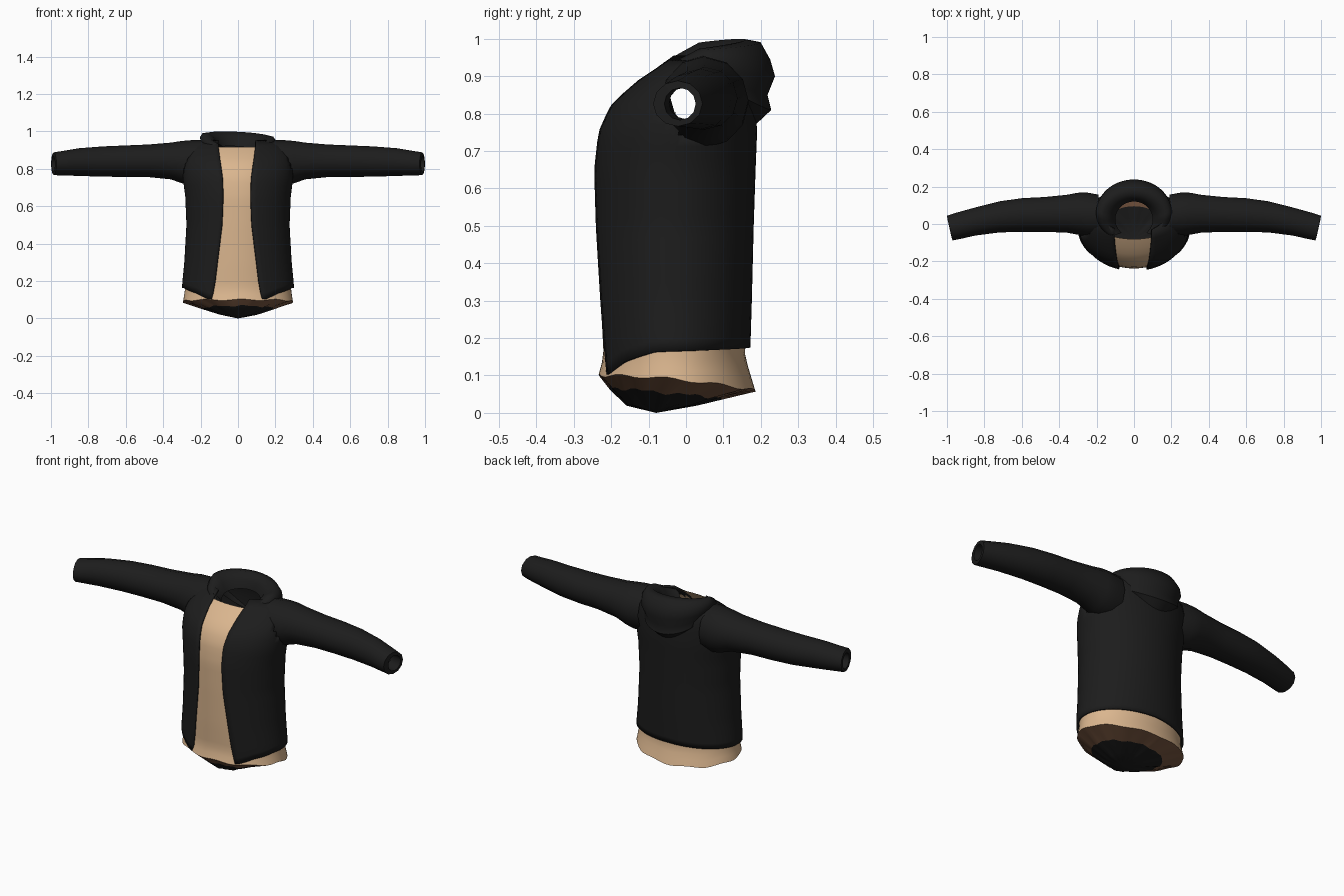
import bpy, bmesh
from math import sin, cos, pi, asin
from mathutils import Vector

cube = bpy.data.objects.get("Cube")
if cube:
    bpy.data.objects.remove(cube, do_unlink=True)


def material(name, rgb):
    m = bpy.data.materials.new(name)
    m.use_nodes = True
    m.diffuse_color = (*rgb, 1)
    bsdf = m.node_tree.nodes["Principled BSDF"]
    bsdf.inputs["Base Color"].default_value = (*rgb, 1)
    bsdf.inputs["Roughness"].default_value = 0.9
    return m


BLACK = material("black cloth", (0.012, 0.012, 0.012))
TAN = material("tan cloth", (0.71, 0.47, 0.275))
BROWN = material("brown lining", (0.2, 0.1, 0.055))


def lerp(a, b, f):
    return a + (b - a) * f


def sample(table, key):
    """Interpolate the rows of a table whose first column is the key."""
    key = min(max(key, table[0][0]), table[-1][0])
    for lo, hi in zip(table, table[1:]):
        if key <= hi[0]:
            f = (key - lo[0]) / (hi[0] - lo[0])
            return [lerp(a, b, f) for a, b in zip(lo[1:], hi[1:])]


def oval(half_width, front, back, t, z):
    """Point on a horizontal oval; t = 0 faces the front."""
    return Vector((half_width * sin(t),
                   (front + back) / 2 - (back - front) / 2 * cos(t), z))


def loft(name, rows, mats, closed=True, keep=None, thick=0, mirror=False, paint=None):
    """Skin a list of point rows into a smooth cloth surface."""
    bm = bmesh.new()
    grid = [[bm.verts.new(p) for p in row] for row in rows]
    n = len(rows[0])
    for r, (low, high) in enumerate(zip(grid, grid[1:])):
        for c in range(n if closed else n - 1):
            d = (c + 1) % n
            quad = [low[c], low[d], high[d], high[c]]
            centre = sum((v.co for v in quad), Vector()) / 4
            if keep is None or keep(centre):
                face = bm.faces.new(quad)
                face.material_index = paint(r) if paint else 0
    bmesh.ops.remove_doubles(bm, verts=bm.verts, dist=0.0002)
    bmesh.ops.delete(bm, geom=[v for v in bm.verts if not v.link_faces], context="VERTS")
    mesh = bpy.data.meshes.new(name)
    bm.to_mesh(mesh)
    bm.free()
    obj = bpy.data.objects.new(name, mesh)
    bpy.context.collection.objects.link(obj)
    for m in mats:
        mesh.materials.append(m)
    if mirror:
        obj.modifiers.new("mirror", "MIRROR")
    if thick:
        solid = obj.modifiers.new("thickness", "SOLIDIFY")
        solid.thickness = thick
        solid.offset = -1
    bpy.ops.object.select_all(action="DESELECT")
    obj.select_set(True)
    bpy.context.view_layer.objects.active = obj
    bpy.ops.object.shade_smooth_by_angle(angle=pi / 3)
    return obj


# Torso outline: height, half width, front y, back y
TORSO = [(.05, .285, -.232, .172), (.17, .3, -.235, .172), (.3, .287, -.242, .176),
         (.5, .276, -.249, .181), (.65, .282, -.252, .186), (.75, .295, -.241, .19),
         (.82, .295, -.211, .187), (.88, .28, -.15, .18), (.93, .24, -.077, .165),
         (.955, .17, -.05, .15)]
# Jacket opening: height, half width of the gap
LAPEL = [(.1, .135), (.2, .117), (.3, .105), (.5, .08), (.65, .074),
         (.75, .077), (.85, .09), (.93, .1)]
# Jacket hem height by angle from the front
HEM = [(0, .095), (.45, .1), (.8, .135), (1.3, .163), (pi, .175)]


def not_armhole(p):
    return not (abs(p.x) > .2 and (p.y - .03) ** 2 + (p.z - .835) ** 2 < .0075)


# Jacket body, open down the front
COLS, ROWS, TOP = 56, 26, .955
rows = []
for r in range(ROWS + 1):
    row = []
    for c in range(COLS + 1):
        side = c / COLS * 2 - 1
        turn = pi + side * (pi - .4)
        hem = sample(HEM, pi - abs(turn - pi))[0]
        z = lerp(hem, TOP, r / ROWS)
        a, front, back = sample(TORSO, z)
        gap = asin((sample(LAPEL, z)[0] + .006 * side) / a)
        row.append(oval(a, front, back, pi + side * (pi - gap), z))
    rows.append(row)
loft("jacket_body", rows, [BLACK], closed=False, keep=not_armhole, thick=.01)


# Shirt: front panel plus a band showing under the jacket hem
def shirt_hem(t):
    w = (1 - cos(t)) / 2
    return .1 - .04 * w ** 2 + .004 * sin(9 * t + 1)


def shirt_point(t, z):
    a, front, back = sample(TORSO, z)
    inset = .014 - max(0, .15 - z) * .3
    return oval(a - inset, front + inset, back - inset, t, z)


angles = [2 * pi * c / COLS for c in range(COLS)]
rows = [[shirt_point(t, lerp(shirt_hem(t), .918, r / ROWS)) for t in angles]
        for r in range(ROWS + 1)]
loft("shirt", rows, [TAN],
     keep=lambda p: p.z < .3 or (p.y < -.03 and abs(p.x) < .17))

# Crumpled underside: half width, front y, back y, front z, back z
UNDER = [(0, -.08, -.08, 0, 0), (.1, -.16, .03, .022, .022), (.19, -.205, .095, .068, .04)]
rows = []
for i, (a, front, back, zf, zb) in enumerate(UNDER):
    rows.append([oval(a, front, back, t, lerp(zf, zb, (1 - cos(t)) / 2)
                      + .003 * i * sin(11 * t) * cos(4 * t)) for t in angles])
rows.append([shirt_point(t, shirt_hem(t)) for t in angles])
loft("shirt_underside", rows, [BLACK, BROWN], paint=lambda r: int(r == 2))

# Sleeves: x, centre y, centre z, y radius, z radius; the cuff folds inward
SLEEVE = [(.19, .045, .832, .112, .122), (.25, .05, .831, .118, .122),
          (.3, .055, .836, .112, .113), (.36, .055, .842, .101, .098),
          (.48, .051, .843, .093, .087), (.6, .048, .841, .09, .084),
          (.72, .038, .839, .083, .081), (.85, .013, .836, .075, .074),
          (.94, -.01, .83, .069, .065), (.985, -.022, .827, .066, .061),
          (.988, -.016, .826, .042, .043), (.92, -.004, .828, .041, .042)]
SIDES = 12
rows = []
for x, yc, zc, ry, rz in SLEEVE:
    tilt = .22 if x > .9 else 0
    row = []
    for k in range(SIDES):
        turn = 2 * pi * k / SIDES
        dy, dz = ry * cos(turn), rz * sin(turn)
        row.append(Vector((x + tilt * dy, yc + dy, zc + dz)))
    rows.append(row)
loft("sleeves", rows, [BLACK], mirror=True)

# Folded hood: half width, front y, back y, then z at front, side and back
HOOD = [(.1, -.07, .12, .88, .91, .92), (.125, -.08, .13, .905, .955, .965),
        (.165, -.09, .16, .915, .982, .998), (.19, -.1, .2, .905, .98, .99),
        (.203, -.105, .225, .895, .96, .945), (.2, -.105, .238, .885, .935, .9),
        (.188, -.1, .218, .88, .915, .85), (.182, -.1, .228, .88, .9, .81),
        (.14, -.09, .18, .87, .89, .765)]
rows = []
for a, front, back, zf, zs, zb in reversed(HOOD):
    row = []
    for c in range(41):
        t = lerp(.72, 2 * pi - .72, c / 40)
        w = 1 - cos(t)
        z = lerp(zf, zs, w) if w < 1 else lerp(zs, zb, w - 1)
        row.append(oval(a, front, back, t, z - .05 * a * sin(t)))
    rows.append(row)
loft("hood", rows, [BLACK], closed=False)
